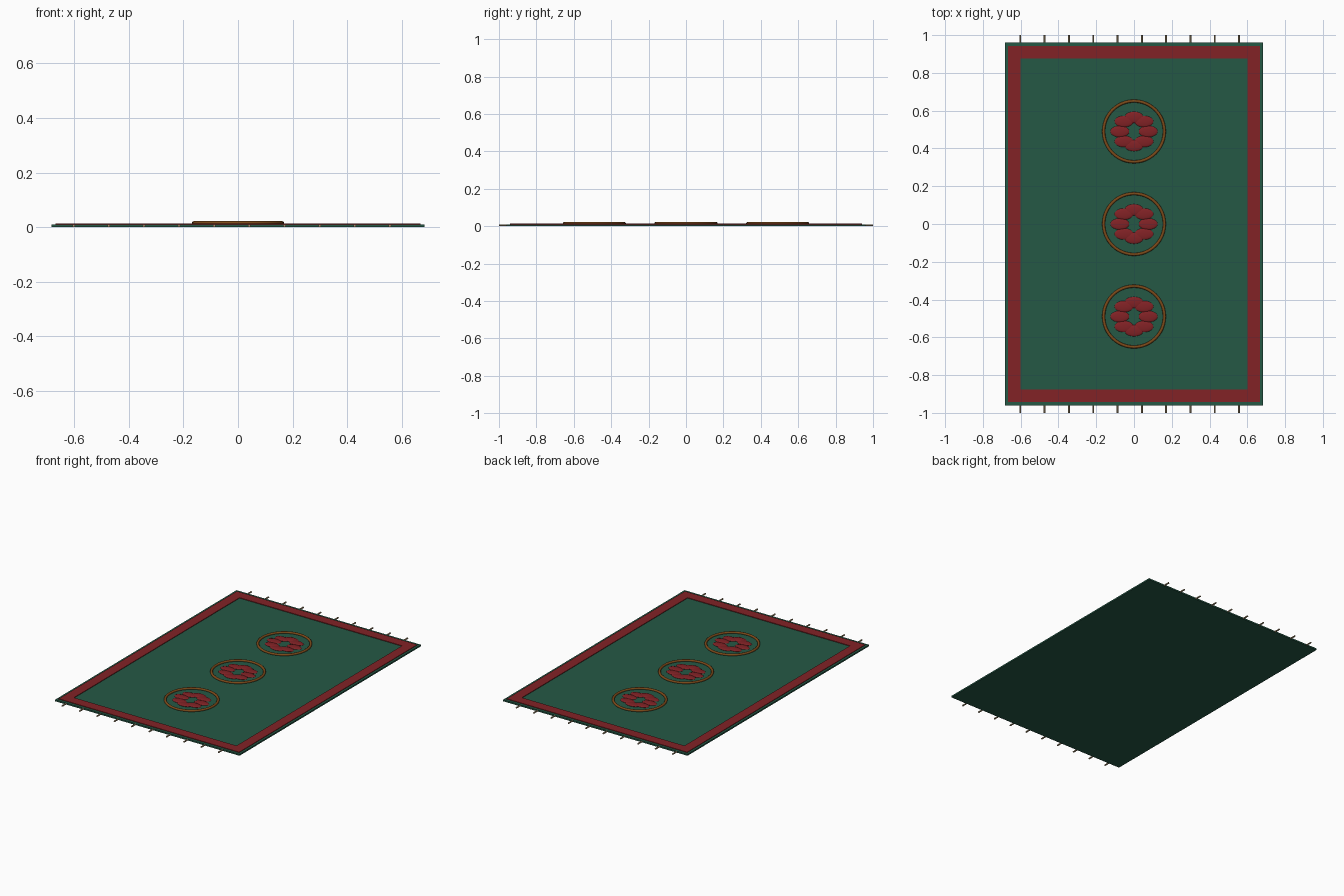
import bpy, math

if "Cube" in bpy.data.objects:
    bpy.data.objects.remove(bpy.data.objects["Cube"])


def material(name, rgb):
    m = bpy.data.materials.new(name)
    m.diffuse_color = (*rgb, 1.0)
    m.use_nodes = True
    m.node_tree.nodes["Principled BSDF"].inputs["Base Color"].default_value = m.diffuse_color
    return m


GREEN = material("deep green wool", (0.018, 0.098, 0.060))
RED = material("dark red wool", (0.225, 0.016, 0.019))
BRONZE = material("bronze thread", (0.20, 0.068, 0.010))
TAN = material("tan fringe", (0.40, 0.30, 0.17))


def finish(name, mat, smooth=False):
    ob = bpy.context.object
    ob.name = name
    ob.data.materials.append(mat)
    if smooth:
        bpy.ops.object.shade_smooth_by_angle(angle=math.radians(40))
    return ob


def box(name, x0, x1, y0, y1, z0, z1, mat):
    bpy.ops.mesh.primitive_cube_add(
        size=1, location=((x0 + x1) / 2, (y0 + y1) / 2, (z0 + z1) / 2))
    bpy.context.object.scale = (x1 - x0, y1 - y0, z1 - z0)
    bpy.ops.object.transform_apply(location=False, rotation=False, scale=True)
    return finish(name, mat)


# Rug base
HX, HY = 0.683, 0.96
box("rug_base", -HX, HX, -HY, HY, 0.0, 0.010, GREEN)

# Raised red border strips
BX, BY, W, TOP = 0.668, 0.942, 0.066, 0.014
for s, side in ((-1, "left"), (1, "right")):
    xs = sorted((s * BX, s * (BX - W)))
    box("border_" + side, *xs, -BY, BY, 0.009, TOP, RED)
for s, side in ((-1, "front"), (1, "back")):
    ys = sorted((s * BY, s * (BY - W)))
    box("border_" + side, -BX + W, BX - W, *ys, 0.009, TOP, RED)

# Three medallions: a ring around eight flattened petals
for i, cy in enumerate((-0.49, 0.0, 0.49), 1):
    bpy.ops.mesh.primitive_torus_add(
        location=(0, cy, 0.014), major_radius=0.161, minor_radius=0.008,
        major_segments=48, minor_segments=10)
    finish(f"medallion_ring_{i}", BRONZE, True)
    for k in range(8):
        a = k * math.tau / 8
        bpy.ops.mesh.primitive_uv_sphere_add(
            segments=20, ring_count=10, radius=1,
            location=(0.075 * math.cos(a), cy + 0.075 * math.sin(a), 0.012))
        bpy.context.object.scale = (0.05, 0.03, 0.006)
        bpy.ops.object.transform_apply(location=False, rotation=False, scale=True)
        finish(f"medallion_petal_{i}_{k + 1}", RED, True)

# Fringe strands along both short ends
for s, side in ((-1, "front"), (1, "back")):
    for k in range(10):
        x = -0.602 + 0.1287 * k
        bpy.ops.mesh.primitive_cylinder_add(
            vertices=8, radius=0.005, depth=0.05,
            location=(x, s * 0.975, 0.005), rotation=(math.pi / 2, 0, 0))
        finish(f"fringe_{side}_{k + 1}", TAN, True)
